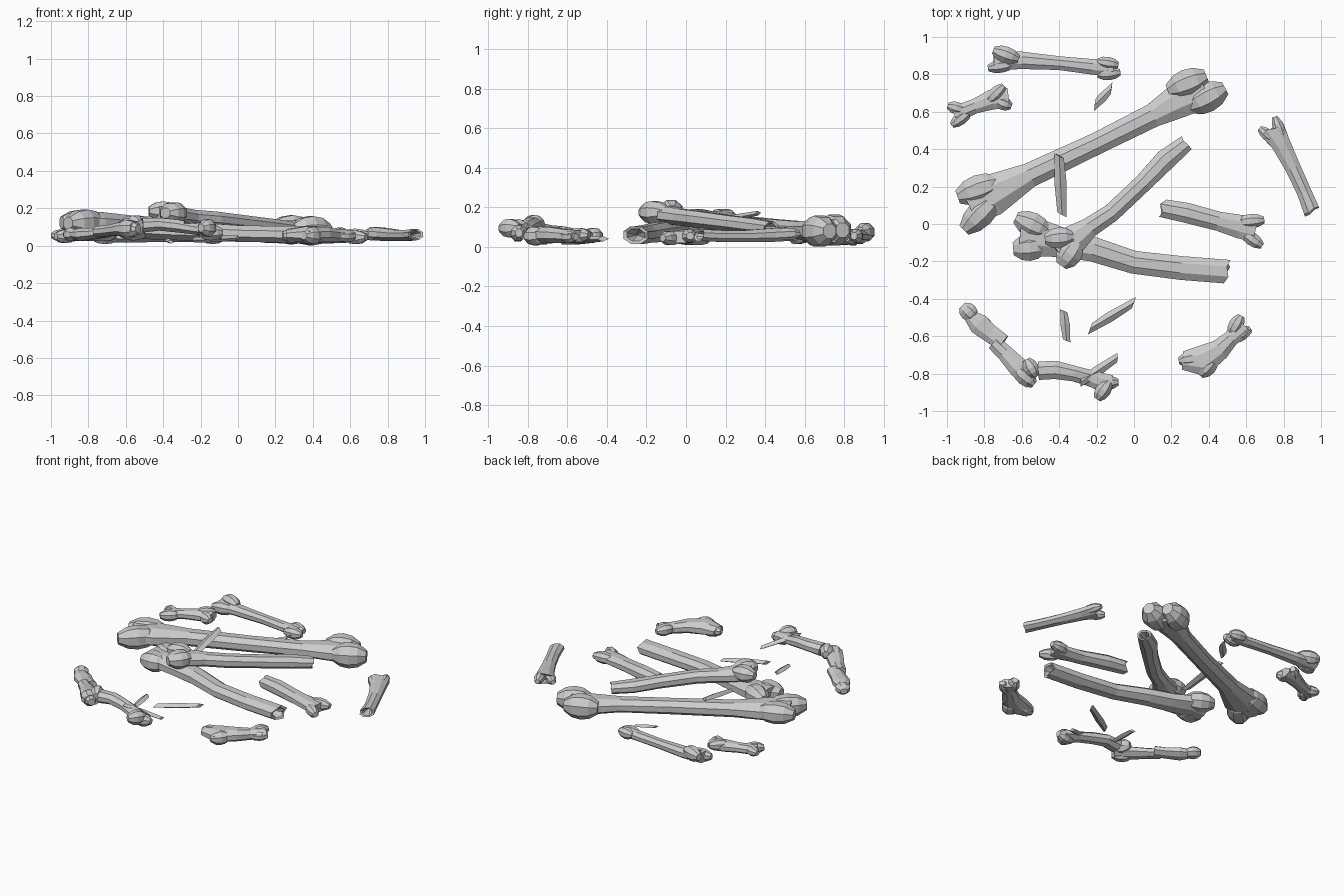
import bpy, bmesh, math, random
from mathutils import Vector, Matrix

random.seed(4)
SIDES = 8


def ring_at(bm, p, tangent, w, h, jag=0.0):
    side = Vector((-tangent.y, tangent.x, 0)).normalized()
    up = tangent.cross(side)
    out = []
    for i in range(SIDES):
        a = 2 * math.pi * (i + 0.5) / SIDES
        out.append(bm.verts.new(p + side * math.cos(a) * w * 0.53 + up * math.sin(a) * h * 0.53
                                + tangent * random.uniform(-jag, jag)))
    return out


def bridge(bm, a, b):
    n = len(a)
    for i in range(n):
        bm.faces.new((a[i], a[(i + 1) % n], b[(i + 1) % n], b[i]))


def hollow(bm, ring, inward, depth):
    """Broken end: thick rim and a marrow cavity."""
    c = sum((v.co for v in ring), Vector()) / len(ring)
    rim = [bm.verts.new(v.co.lerp(c, 0.3) + inward * 0.005) for v in ring]
    tip = bm.verts.new(c + inward * depth)
    bridge(bm, ring, rim)
    for i in range(len(rim)):
        bm.faces.new((rim[i], rim[(i + 1) % len(rim)], tip))


def lobe(bm, x, y, z, l, w, h, deg):
    """Knuckle: faceted barrel with blunt ends, lying along deg."""
    d = Vector((math.cos(math.radians(deg)), math.sin(math.radians(deg)), 0))
    rings = [ring_at(bm, Vector((x, y, z)) + d * l * 0.5 * t, d, w * k, h * k)
             for t, k in ((-0.96, 0.5), (-0.5, 0.93), (0.0, 1.06), (0.5, 0.93), (0.96, 0.5))]
    for a, b in zip(rings, rings[1:]):
        bridge(bm, a, b)
    bm.faces.new(rings[0])
    bm.faces.new(rings[-1])


def bone(name, stations, lobes=(), broken=(), jag=0.02):
    """stations: x, y, z, width, height; lobes: x, y, z, length, width, height, degrees."""
    bm = bmesh.new()
    pts = [Vector(s[:3]) for s in stations]
    rings, tans = [], []
    last = len(pts) - 1
    for i, s in enumerate(stations):
        t = (pts[min(i + 1, last)] - pts[max(i - 1, 0)]).normalized()
        end = "start" if i == 0 else "end" if i == last else ""
        rings.append(ring_at(bm, pts[i], t, s[3], s[4], jag if end and end in broken else 0))
        tans.append(t)
    for a, b in zip(rings, rings[1:]):
        bridge(bm, a, b)
    for end, r, d in (("start", rings[0], tans[0]), ("end", rings[-1], -tans[-1])):
        if end in broken:
            hollow(bm, r, d, 0.1)
        else:
            bm.faces.new(r)
    for item in lobes:
        lobe(bm, *item)
    finish(name, bm)


def finish(name, bm):
    bmesh.ops.recalc_face_normals(bm, faces=bm.faces)
    me = bpy.data.meshes.new(name)
    bm.to_mesh(me)
    bm.free()
    bpy.context.collection.objects.link(bpy.data.objects.new(name, me))


def sliver(name, a, b, w, t, skew):
    """Splinter with slanted cuts and a diamond section."""
    bm = bmesh.new()
    a, b = Vector(a), Vector(b)
    d = (b - a).normalized()
    side = Vector((-d.y, d.x, 0)).normalized()
    up = d.cross(side)
    rows = []
    for p, k in ((a, 0.75), (a.lerp(b, 0.45), 1), (b, 0.75)):
        s = 0 if k == 1 else skew
        rows.append([bm.verts.new(p + side * w * 0.5 * k + d * s),
                     bm.verts.new(p + up * t * 0.5 * k),
                     bm.verts.new(p - side * w * 0.5 * k - d * s),
                     bm.verts.new(p - up * t * 0.4 * k)])
    bridge(bm, rows[0], rows[1])
    bridge(bm, rows[1], rows[2])
    bm.faces.new(rows[0])
    bm.faces.new(rows[2])
    finish(name, bm)


# Largest long bone
bone("large_thigh_bone",
     [(-.88, .095, .12, .22, .11), (-.76, .155, .12, .23, .125), (-.56, .26, .11, .135, .1),
      (-.2, .43, .095, .12, .095), (.1, .58, .085, .13, .09), (.24, .66, .08, .19, .11),
      (.38, .72, .08, .2, .12)],
     [(-.83, .185, .125, .25, .15, .13, 20), (-.82, .055, .12, .26, .14, .14, 45),
      (.285, .75, .085, .23, .15, .15, 22), (.39, .675, .08, .23, .15, .15, 28)])

# Broken long bone lying underneath
bone("broken_shin_bone",
     [(-.61, -.065, .09, .18, .11), (-.5, -.075, .09, .2, .11), (-.38, -.1, .08, .16, .1),
      (-.22, -.135, .075, .135, .1), (0, -.205, .065, .125, .09), (.25, -.235, .06, .13, .09),
      (.5, -.255, .06, .13, .09)],
     [(-.545, -.005, .1, .2, .13, .12, -25), (-.56, -.125, .09, .18, .14, .12, 5)], ("end",))

# Long bone leaning on top
bone("leaning_arm_bone",
     [(-.41, -.145, .165, .14, .09), (-.32, -.08, .16, .16, .09), (-.24, -.02, .15, .11, .085),
      (-.12, .06, .14, .1, .085), (.05, .22, .12, .1, .08), (.17, .345, .105, .115, .08),
      (.27, .425, .095, .09, .07)],
     [(-.4, -.075, .185, .16, .11, .1, 5), (-.345, -.16, .175, .16, .13, .11, 55)], ("end",), .015)

# Slim bone at the back
bone("slim_back_bone",
     [(-.75, .875, .055, .11, .07), (-.6, .875, .05, .095, .07), (-.4, .86, .05, .075, .06),
      (-.22, .84, .05, .085, .06), (-.11, .835, .05, .09, .06)],
     [(-.685, .905, .075, .15, .085, .09, -20), (-.71, .845, .05, .15, .07, .08, 10),
      (-.14, .86, .055, .12, .065, .07, -10), (-.135, .805, .045, .13, .07, .07, 5)])

# Short knuckle bones
bone("left_knuckle_bone",
     [(-.96, .585, .05, .09, .06), (-.85, .63, .055, .08, .06), (-.76, .665, .06, .11, .07),
      (-.67, .675, .06, .11, .06)],
     [(-.95, .62, .055, .1, .065, .06, -15), (-.925, .565, .05, .13, .065, .07, 38),
      (-.74, .695, .07, .13, .07, .07, 45), (-.7, .645, .06, .1, .07, .07, -20)])
bone("front_knuckle_bone",
     [(.26, -.73, .055, .1, .06), (.36, -.735, .06, .17, .09), (.46, -.67, .06, .115, .08),
      (.52, -.61, .055, .085, .07), (.59, -.54, .055, .12, .06)],
     [(.31, -.72, .055, .15, .08, .08, 10), (.39, -.76, .055, .13, .1, .09, 50),
      (.545, -.54, .06, .12, .075, .07, 60), (.575, -.59, .05, .12, .065, .06, 35)])

# Broken fragments on the right
bone("right_fragment",
     [(.735, .51, .065, .14, .07), (.785, .43, .06, .105, .07), (.85, .3, .055, .085, .06),
      (.91, .17, .055, .08, .06), (.95, .07, .06, .09, .06)],
     [(.775, .51, .065, .14, .06, .06, -70), (.715, .475, .06, .12, .06, .06, -40)],
     ("start", "end"), .015)
bone("middle_fragment",
     [(.15, .085, .055, .1, .08), (.28, .06, .055, .11, .09), (.45, .015, .05, .105, .08),
      (.57, -.015, .05, .13, .07), (.65, -.03, .05, .14, .06)],
     [(.625, .015, .055, .15, .075, .07, 5), (.63, -.08, .045, .14, .07, .07, -35)],
     ("start",), .02)

# Chain of finger bones
bone("finger_tip_bone",
     [(-.88, -.49, .06, .07, .05), (-.83, -.535, .06, .115, .07), (-.77, -.585, .065, .1, .06),
      (-.7, -.635, .075, .09, .06)],
     [(-.885, -.47, .06, .1, .09, .07, -45)])
bone("finger_middle_bone",
     [(-.75, -.635, .075, .08, .06), (-.69, -.69, .08, .09, .06), (-.62, -.765, .09, .11, .07),
      (-.54, -.835, .095, .11, .07)],
     [(-.585, -.815, .09, .14, .09, .09, -40), (-.55, -.77, .115, .11, .08, .09, -60)])
bone("finger_base_bone",
     [(-.51, -.785, .11, .1, .08), (-.42, -.78, .115, .1, .07), (-.32, -.8, .105, .085, .07),
      (-.23, -.825, .09, .09, .06), (-.13, -.86, .08, .11, .07)],
     [(-.145, -.85, .07, .13, .075, .08, 5), (-.165, -.89, .095, .12, .08, .09, 55)])

# Splinters: start, end, width, thickness, slant
for i, (a, b, w, t, s) in enumerate([
        ((-.4, .365, .17), (-.385, .05, .11), .065, .035, .015),
        ((-.21, .635, .03), (-.12, .725, .05), .05, .025, .025),
        ((-.375, -.465, .03), (-.36, -.625, .02), .05, .03, .01),
        ((-.235, -.56, .03), (0, -.42, .04), .055, .04, .025),
        ((-.285, -.845, .13), (-.09, -.715, .04), .055, .035, .015)]):
    sliver(f"splinter_{i + 1}", a, b, w, t, s)
